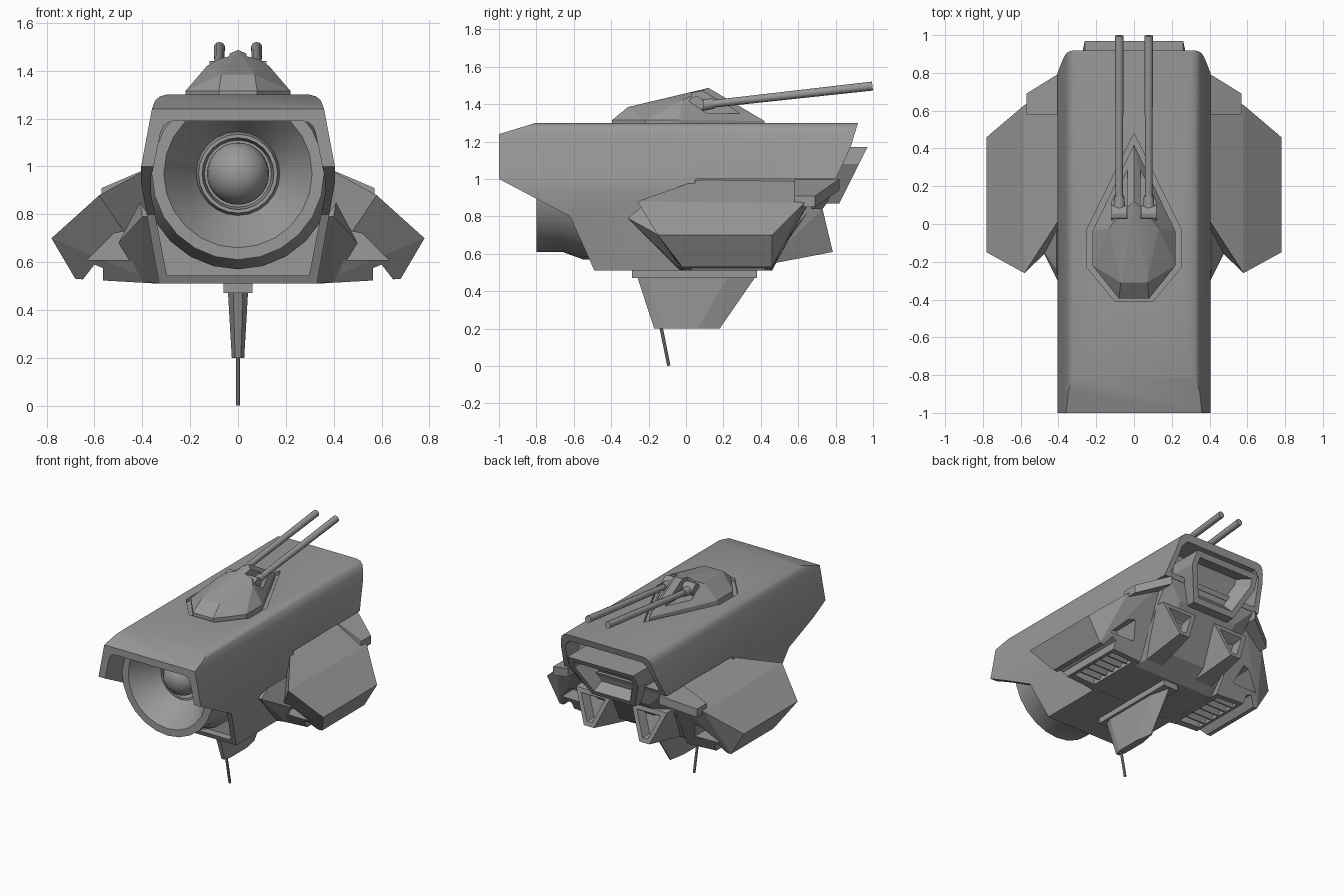
import bpy, bmesh, math
from mathutils import Vector, Matrix

cube = bpy.data.objects.get("Cube")
if cube:
    bpy.data.objects.remove(cube)

GREY = (0.32, 0.32, 0.32, 1)
metal = bpy.data.materials.new("hull_grey")
metal.use_nodes = True
metal.diffuse_color = GREY
metal.node_tree.nodes["Principled BSDF"].inputs["Base Color"].default_value = GREY


def finish(name, bm):
    bmesh.ops.recalc_face_normals(bm, faces=bm.faces)
    mesh = bpy.data.meshes.new(name)
    bm.to_mesh(mesh)
    bm.free()
    mesh.materials.append(metal)
    ob = bpy.data.objects.new(name, mesh)
    bpy.context.collection.objects.link(ob)
    return ob


def solid(name, pts):
    """Faceted convex block around a few corner points."""
    bm = bmesh.new()
    for p in pts:
        bm.verts.new(p)
    res = bmesh.ops.convex_hull(bm, input=bm.verts)
    loose = [v for v in bm.verts if not v.link_faces]
    bmesh.ops.delete(bm, geom=loose, context='VERTS')
    bmesh.ops.dissolve_limit(bm, angle_limit=math.radians(3), verts=bm.verts, edges=bm.edges)
    return finish(name, bm)


def prism(name, poly, axis, a, b):
    """Extrude a 2D outline along x, y or z."""
    place = {'x': lambda u, v, d: (d, u, v),
             'y': lambda u, v, d: (u, d, v),
             'z': lambda u, v, d: (u, v, d)}[axis]
    bm = bmesh.new()
    face = bm.faces.new([bm.verts.new(place(u, v, a)) for u, v in poly])
    res = bmesh.ops.extrude_face_region(bm, geom=[face])
    move = Vector(place(0, 0, b - a))
    bmesh.ops.translate(bm, vec=move, verts=[g for g in res["geom"] if isinstance(g, bmesh.types.BMVert)])
    return finish(name, bm)


def combine(ob, cutter, op='DIFFERENCE'):
    mod = ob.modifiers.new("cut", 'BOOLEAN')
    mod.object, mod.operation, mod.solver = cutter, op, 'EXACT'
    deps = bpy.context.evaluated_depsgraph_get()
    deps.update()
    mesh = bpy.data.meshes.new_from_object(ob.evaluated_get(deps))
    ob.modifiers.clear()
    ob.data = mesh
    bpy.data.objects.remove(cutter)


def recess(ob, direction, rim, depth):
    """Inset the face that looks along a direction and push it inwards."""
    bm = bmesh.new()
    bm.from_mesh(ob.data)
    d = Vector(direction).normalized()
    face = max(bm.faces, key=lambda f: f.normal.dot(d))
    normal = face.normal.copy()
    bmesh.ops.inset_region(bm, faces=[face], thickness=rim, use_even_offset=True)
    wall = bmesh.ops.extrude_face_region(bm, geom=[face])
    verts = [g for g in wall["geom"] if isinstance(g, bmesh.types.BMVert)]
    if face.is_valid:
        bmesh.ops.delete(bm, geom=[face], context='FACES_ONLY')
    mid = sum((v.co for v in verts), Vector()) / len(verts)
    for v in verts:
        v.co = mid + (v.co - mid) * 0.75 - normal * depth
    bm.to_mesh(ob.data)
    bm.free()


def rod(name, a, b, r1, r2, sides=10):
    a, b = Vector(a), Vector(b)
    bm = bmesh.new()
    turn = (b - a).to_track_quat('Z', 'Y').to_matrix().to_4x4()
    bmesh.ops.create_cone(bm, cap_ends=True, segments=sides, radius1=r1, radius2=r2,
                          depth=(b - a).length, matrix=Matrix.Translation((a + b) / 2) @ turn)
    return finish(name, bm)


def smooth(ob, angle=28):
    bpy.ops.object.select_all(action='DESELECT')
    bpy.context.view_layer.objects.active = ob
    ob.select_set(True)
    bpy.ops.object.shade_smooth_by_angle(angle=math.radians(angle))


def mirrored(half):
    return half + [(-x, *rest) for x, *rest in reversed(half)]


def section(width, top, bottom):
    half = [(0.30, 1.30), (0.327, 1.293), (0.347, 1.275), (0.36, 1.24),
            (0.405, 1.0), (0.405, 0.93), (0.33, 0.51)]
    scale = (top - bottom) / 0.79
    return mirrored([(x * width, bottom + (z - 0.51) * scale) for x, z in half])


# Main hull: cross-section trimmed by the side profile
hull = prism("hull", section(1, 1.30, 0.51), 'y', -1.2, 1.2)
side = [(-1, 1.24), (-0.8, 1.35), (-0.8, 1.30), (0.92, 1.30), (0.88, 1.17), (0.80, 1.0),
        (0.05, 1.0), (-0.02, 0.4), (-0.45, 0.4), (-0.49, 0.51), (-0.62, 0.80), (-1, 1.0)]
side[1:4] = [(-0.8, 1.301), (0.92, 1.301)]
combine(hull, prism("trim", side, 'x', -0.6, 0.6), 'INTERSECT')
combine(hull, prism("hood_space", section(0.9, 1.19, 0.545), 'y', -1.3, -0.45))
combine(hull, prism("rear_space", mirrored([(0.29, 1.25), (0.33, 1.21), (0.36, 1.03)]), 'y', 0.72, 1.2))
turret_plan = [(0, 0.48), (0.25, -0.03), (0.25, -0.23), (0.10, -0.41)]
plan = turret_plan + [(-x, y) for x, y in reversed(turret_plan[1:])]
combine(hull, prism("turret_well", plan, 'z', 1.275, 1.4))
smooth(hull)

# Narrow lower body behind the hood
solid("lower_body", [(s * x, y, z) for s in (1, -1) for x, y, z in
      [(0.33, -0.1, 0.511), (0.33, 0.40, 0.511), (0.2, 0.55, 0.60),
       (0.37, -0.1, 1.02), (0.37, 0.80, 1.01), (0.24, 0.76, 0.88)]])

# Round sensor dish with a ball in the middle
rings = [(0, -0.44), (0.40, -0.44), (0.40, -0.55), (0.36, -0.66), (0.36, -0.80), (0.31, -0.80),
         (0.255, -0.72), (0.175, -0.60), (0.165, -0.64), (0.15, -0.64), (0.14, -0.56), (0, -0.56)]
bm = bmesh.new()
chain = [bm.verts.new((r, y, 0.97)) for r, y in rings]
edges = [bm.edges.new(pair) for pair in zip(chain, chain[1:])]
bmesh.ops.spin(bm, geom=chain + edges, cent=(0, 0, 0.97), axis=(0, 1, 0),
               angle=2 * math.pi, steps=24, use_duplicate=False)
bmesh.ops.remove_doubles(bm, verts=bm.verts, dist=0.0005)
dish = finish("sensor_dish", bm)
combine(dish, prism("dish_trim", section(0.98, 1.285, 0.53), 'y', -1.2, 0), 'INTERSECT')
smooth(dish, 24)
bm = bmesh.new()
bmesh.ops.create_uvsphere(bm, u_segments=24, v_segments=16, radius=0.13,
                          matrix=Matrix.Translation((0, -0.62, 0.97)))
smooth(finish("sensor_ball", bm))

# Main rear nozzle
nozzle = solid("main_nozzle", [(s * x, y, z) for s in (1, -1) for x, back, z in
               [(0.26, 0.97, 1.17), (0.27, 0.925, 1.08), (0.17, 0.82, 0.87)] for y in (0.5, back)])
recess(nozzle, (0, 1, -0.5), 0.04, 0.1)

# Turret dome with gun notches
dome_half = [(0, 0.42, 1.31), (0.22, -0.04, 1.315), (0.22, -0.22, 1.315), (0.08, -0.395, 1.315),
             (0.07, -0.31, 1.385), (0.13, -0.02, 1.42), (0.075, 0.05, 1.455), (0, 0.12, 1.487)]
base = [(x * 0.99, y, 1.27) for x, y, z in dome_half[:4]]
dome = solid("turret_dome", [(s * x, y, z) for s in (1, -1) for x, y, z in dome_half + base])
for s in (1, -1):
    notch = [(s * 0.035, 0.03), (s * 0.12, 0.03), (s * 0.12, 0.5), (s * 0.035, 0.5)]
    combine(dome, prism("notch", notch, 'z', 1.35, 1.6))

for s, tag in ((1, "left"), (-1, "right")):
    # Guns
    x = s * 0.078
    smooth(rod(tag + "_gun_barrel", (x, 0.08, 1.395), (x, 0.997, 1.497), 0.02, 0.024), 50)
    smooth(rod(tag + "_gun_collar", (x, 0.07, 1.394), (x, 0.15, 1.403), 0.034, 0.027), 50)
    rod(tag + "_gun_mount", (x - 0.042, 0.055, 1.40), (x + 0.042, 0.055, 1.40), 0.042, 0.042, 12)

    # Swept wing with front intake, rear exhaust and lower groove
    corners = [(0.36, 0.08, 1.0), (0.58, -0.26, 0.88), (0.78, -0.15, 0.70), (0.68, -0.02, 0.53),
               (0.78, 0.46, 0.70), (0.68, 0.46, 0.53), (0.58, 0.63, 0.87), (0.36, 0.72, 0.99),
               (0.33, -0.02, 0.51), (0.33, 0.46, 0.51)]
    wing = solid(tag + "_wing", [(s * px, y, z) for px, y, z in corners])
    opening = [(s * 0.43, 0.61), (s * 0.47, 0.73), (s * 0.52, 0.72), (s * 0.63, 0.61)]
    for a, b in ((-0.5, 0.1), (0.38, 1)):
        combine(wing, prism("opening", opening, 'y', a, b))
    groove = [(s * 0.56, 0.4), (s * 0.565, 0.575), (s * 0.60, 0.59), (s * 0.67, 0.5), (s * 0.67, 0.4)]
    combine(wing, prism("groove", groove, 'y', -0.5, 1))
    grille = [(s * 0.37, 0.03), (s * 0.54, 0.03), (s * 0.54, 0.42), (s * 0.37, 0.42)]
    combine(wing, prism("grille_space", grille, 'z', 0.4, 0.575))

    # Belly grille slats
    for i in range(5):
        y = 0.07 + i * 0.07
        slat = [(y, 0.53), (y + 0.015, 0.525), (y + 0.055, 0.575), (y + 0.04, 0.58)]
        prism(f"{tag}_slat_{i + 1}", slat, 'x', s * 0.36, s * 0.55)

    # Step on the rear wing root
    solid(tag + "_wing_step", [(s * px, y, z - d) for d in (0, 0.06) for px, y, z in
          [(0.36, 0.82, 1.0), (0.57, 0.69, 0.91), (0.57, 0.58, 0.91), (0.36, 0.58, 1.0)]])

    # Strut running down beside the intake
    solid(tag + "_intake_strut", [(s * px, y, z) for px, y, z in
          [(0.37, -0.31, 0.79), (0.40, -0.31, 0.79), (0.41, -0.24, 0.85), (0.41, 0.05, 0.85),
           (0.50, -0.11, 0.68), (0.33, -0.03, 0.51), (0.40, -0.03, 0.52), (0.33, 0.05, 0.51)]])

    # Lower nozzle pod
    pod = solid(tag + "_lower_nozzle", [(s * px, y, z) for px, y, z in
                [(0.08, 0.73, 0.84), (0.36, 0.73, 0.84), (0.26, 0.785, 0.61), (0.18, 0.785, 0.61),
                 (0.08, 0.42, 0.86), (0.36, 0.42, 0.86), (0.28, 0.42, 0.54), (0.14, 0.42, 0.54)]])
    recess(pod, (0, 1, 0.2), 0.03, 0.07)

# Belly pad, keel fin and antenna
solid("keel_pad", [(x, y, z) for x in (-0.06, 0.06) for y in (-0.29, 0.38) for z in (0.47, 0.53)])
solid("keel_fin", [(s * x, y, z) for s in (1, -1) for x, y, z in
      [(0.02, -0.26, 0.475), (0.042, -0.2, 0.475), (0.042, 0.22, 0.475), (0.004, 0.37, 0.475),
       (0.012, -0.17, 0.20), (0.026, -0.12, 0.20), (0.026, 0.06, 0.20), (0.004, 0.18, 0.20)]])
rod("antenna", (0, -0.14, 0.24), (0, -0.092, 0.002), 0.009, 0.009, 8)
